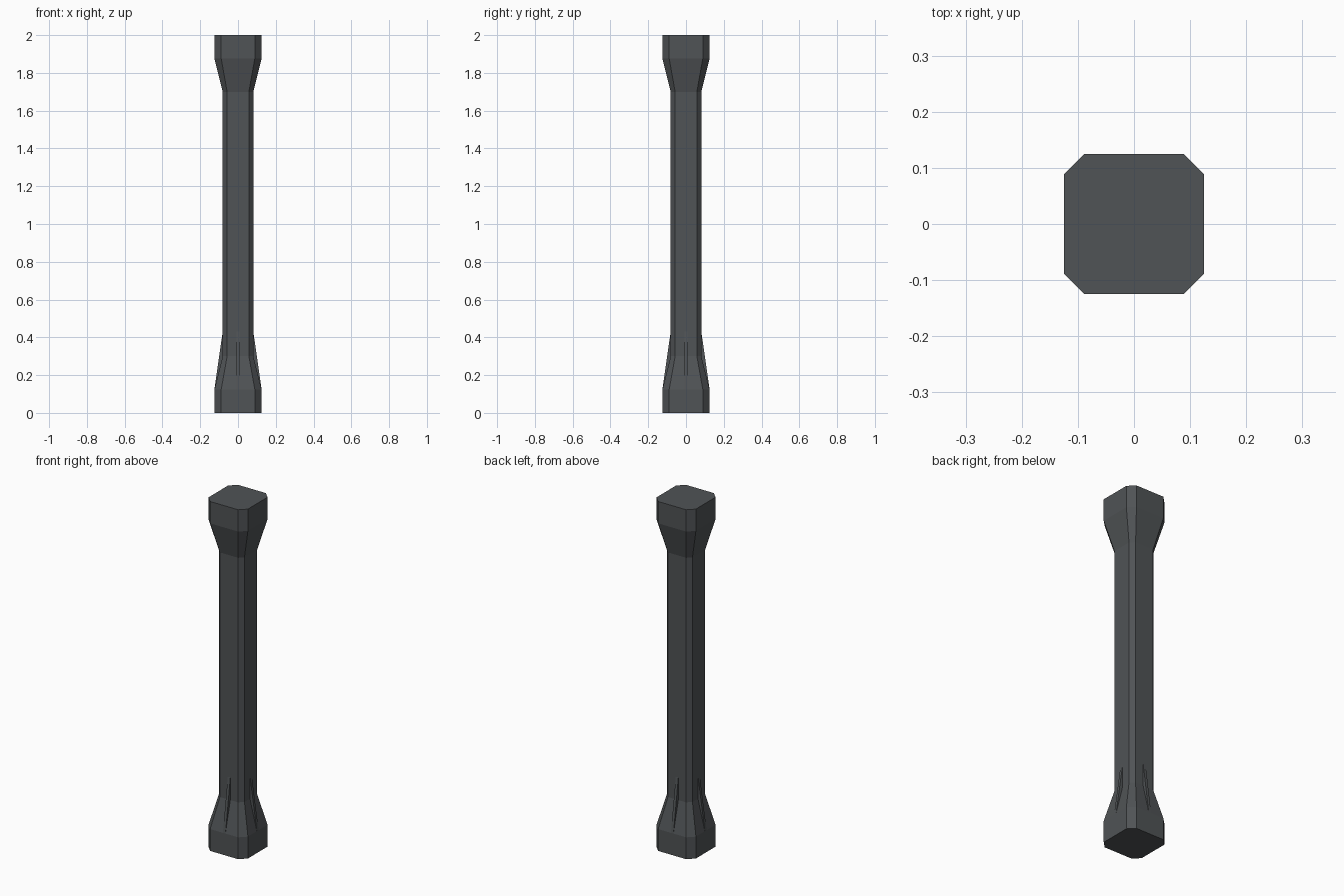
import bpy, bmesh, math
from mathutils import Matrix

if "Cube" in bpy.data.objects:
    bpy.data.objects.remove(bpy.data.objects["Cube"])

mat = bpy.data.materials.new("dark_metal")
mat.diffuse_color = (0.08, 0.087, 0.092, 1)
mat.use_nodes = True
mat.node_tree.nodes["Principled BSDF"].inputs["Base Color"].default_value = mat.diffuse_color


def finish(bm, name):
    bmesh.ops.recalc_face_normals(bm, faces=bm.faces)
    mesh = bpy.data.meshes.new(name)
    bm.to_mesh(mesh)
    bm.free()
    mesh.materials.append(mat)
    obj = bpy.data.objects.new(name, mesh)
    bpy.context.collection.objects.link(obj)
    return obj


def ring(bm, half, z):
    """Square section with chamfered corners."""
    c = half * 0.71
    pts = [(half, -c), (half, c), (c, half), (-c, half),
           (-half, c), (-half, -c), (-c, -half), (c, -half)]
    return [bm.verts.new((x, y, z)) for x, y in pts]


# Column: wide foot, slim shaft and wide head
WIDE, SLIM = 0.125, 0.081
bm = bmesh.new()
levels = [(WIDE, 0), (WIDE, 0.125), (SLIM, 0.30),
          (SLIM, 1.70), (WIDE, 1.875), (WIDE, 2.0)]
rings = [ring(bm, h, z) for h, z in levels]
for low, high in zip(rings, rings[1:]):
    for i in range(8):
        j = (i + 1) % 8
        bm.faces.new((low[i], low[j], high[j], high[i]))
bm.faces.new(rings[0])
bm.faces.new(rings[-1])
finish(bm, "column")

# Gusset fins bridging the foot taper, one on each face
profile = [(WIDE, 0.125), (SLIM, 0.43), (SLIM - 0.015, 0.43),
           (SLIM - 0.015, 0.125)]
for k, side in enumerate(("right", "back", "left", "front")):
    bm = bmesh.new()
    a, b = ([bm.verts.new((x, y, z)) for x, z in profile]
            for y in (-0.008, 0.008))
    bm.faces.new(a)
    bm.faces.new(b)
    for i in range(4):
        j = (i + 1) % 4
        bm.faces.new((a[i], a[j], b[j], b[i]))
    bm.transform(Matrix.Rotation(k * math.pi / 2, 4, "Z"))
    finish(bm, side + "_gusset")
